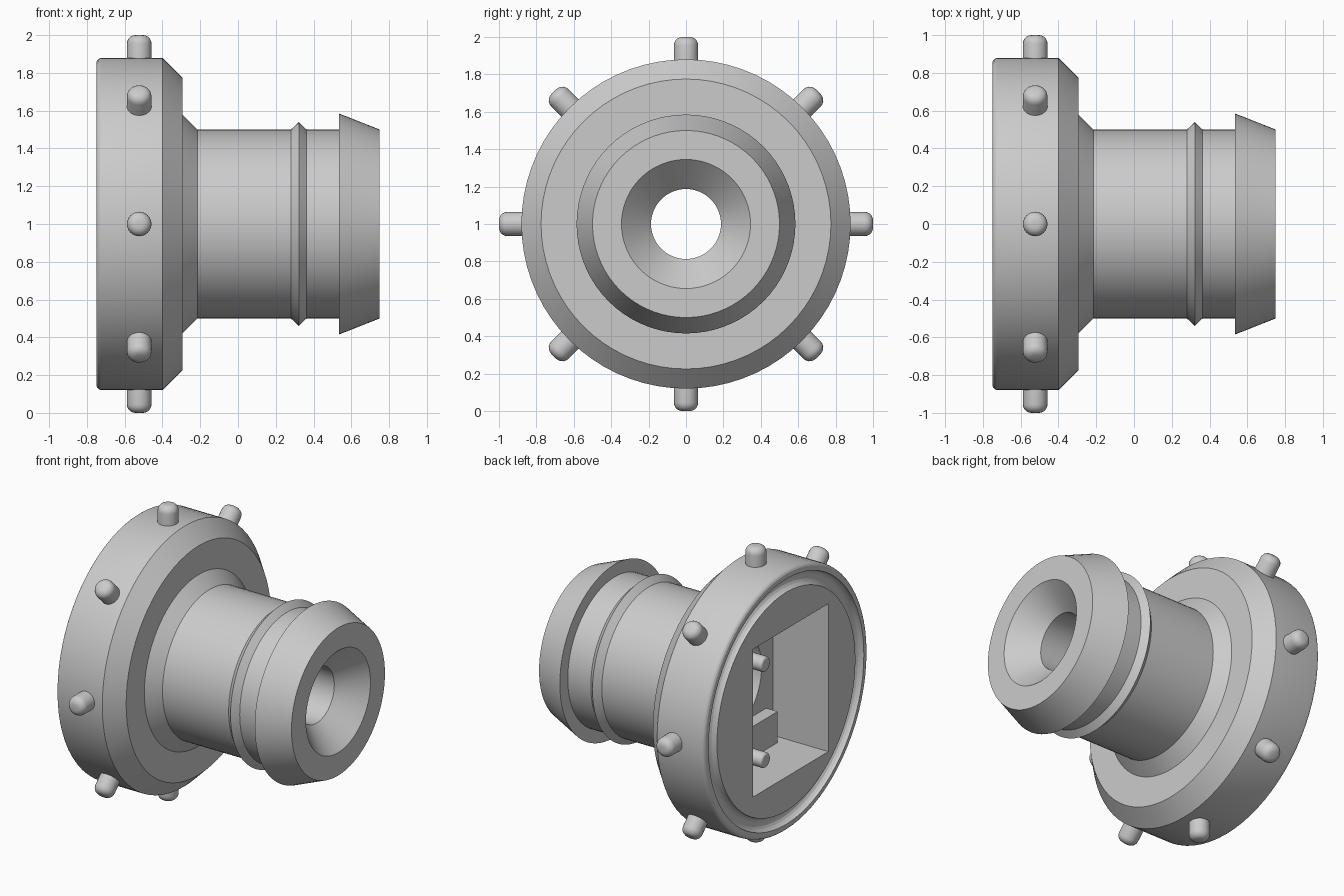
import bpy, bmesh
from math import pi, cos, sin, radians
from mathutils import Matrix, Vector

cube = bpy.data.objects.get("Cube")
if cube:
    bpy.data.objects.remove(cube, do_unlink=True)

CENTRE = Vector((0, 0, 1))

grey = bpy.data.materials.new("plain grey")
grey.use_nodes = True
colour = (0.6, 0.6, 0.6, 1)
grey.diffuse_color = colour
grey.node_tree.nodes["Principled BSDF"].inputs["Base Color"].default_value = colour


def make(name, bm):
    bmesh.ops.recalc_face_normals(bm, faces=bm.faces)
    mesh = bpy.data.meshes.new(name)
    bm.to_mesh(mesh)
    bm.free()
    mesh.materials.append(grey)
    obj = bpy.data.objects.new(name, mesh)
    bpy.context.collection.objects.link(obj)
    return obj


def activate(obj):
    bpy.ops.object.select_all(action='DESELECT')
    obj.select_set(True)
    bpy.context.view_layer.objects.active = obj


def smooth(obj, angle=22):
    activate(obj)
    bpy.ops.object.shade_smooth_by_angle(angle=radians(angle))


def lathe(name, profile, steps=72):
    """Spin a closed (x, radius) profile round the x axis."""
    bm = bmesh.new()
    verts = [bm.verts.new((x, 0, 1 + r)) for x, r in profile]
    edges = [bm.edges.new((a, b)) for a, b in zip(verts, verts[1:] + verts[:1])]
    bmesh.ops.spin(bm, geom=verts + edges, cent=CENTRE, axis=(1, 0, 0),
                   angle=2 * pi, steps=steps, use_merge=True)
    bmesh.ops.remove_doubles(bm, verts=bm.verts, dist=0.0001)
    return make(name, bm)


def box(name, low, high):
    low, high = Vector(low), Vector(high)
    bm = bmesh.new()
    bmesh.ops.create_cube(bm, size=1, matrix=Matrix.Translation((low + high) / 2)
                          @ Matrix.Diagonal((*(high - low), 1)))
    return make(name, bm)


def peg(name, start, direction, radius, length, bevel):
    """Round peg with a rounded free end."""
    bm = bmesh.new()
    bmesh.ops.create_cone(bm, cap_ends=True, segments=24, radius1=radius,
                          radius2=radius, depth=length)
    rim = [e for e in bm.edges if all(v.co.z > 0 for v in e.verts)]
    bmesh.ops.bevel(bm, geom=rim, offset=bevel, segments=5, profile=0.5,
                    affect='EDGES')
    direction = Vector(direction)
    turn = direction.to_track_quat('Z', 'Y').to_matrix().to_4x4()
    middle = Vector(start) + direction * length / 2
    bmesh.ops.transform(bm, matrix=Matrix.Translation(middle) @ turn, verts=bm.verts)
    smooth(make(name, bm), 35)


def cut(target, cutter):
    activate(target)
    mod = target.modifiers.new("cut", 'BOOLEAN')
    mod.operation = 'DIFFERENCE'
    mod.solver = 'EXACT'
    mod.object = cutter
    bpy.ops.object.modifier_apply(modifier=mod.name)
    bpy.data.objects.remove(cutter, do_unlink=True)


# Flange, barbed neck and bore in one turned body, with a round groove at the back
edge = [(-0.72 - 0.03 * sin(a), 0.85 + 0.03 * cos(a))
        for a in (i * pi / 8 for i in range(5))]
groove = [(-0.75 + 0.045 * sin(a), 0.785 + 0.045 * cos(a))
          for a in (i * pi / 8 for i in range(9))]
neck = [(0.75, 0.187 + 0.158), (0.75, 0.5), (0.535, 0.585), (0.535, 0.5),
        (0.363, 0.5), (0.322, 0.54), (0.28, 0.5), (-0.215, 0.5), (-0.295, 0.58),
        (-0.295, 0.775), (-0.4, 0.88)]
bore = [(-0.75, 0.187), (0.59, 0.187)]
body = lathe("turned_body", bore + neck + edge + groove)

# Rectangular socket and wider chamber behind it
cut(body, box("socket_cutter", (-0.9, -0.45, 0.49), (-0.335, 0.355, 1.49)))
cut(body, lathe("chamber_cutter", [(-0.36, 0), (-0.36, 0.33), (0, 0.33), (0.14, 0)]))
smooth(body)

# Ledge and contact pins inside the socket
box("socket_ledge", (-0.42, -0.38, 0.48), (-0.32, 0.36, 0.7))
for side, label in ((1, "upper"), (-1, "lower")):
    peg(label + "_contact_pin", (-0.31, 0.2, 1 + 0.325 * side), (-1, 0, 0),
        0.05, 0.43, 0.015)

# Grip pegs round the flange
for i in range(8):
    a = i * pi / 4
    out = Vector((0, cos(a), sin(a)))
    peg(f"grip_peg_{i + 1}", CENTRE + Vector((-0.523, 0, 0)) + out * 0.83, out,
        0.065, 0.17, 0.045)
